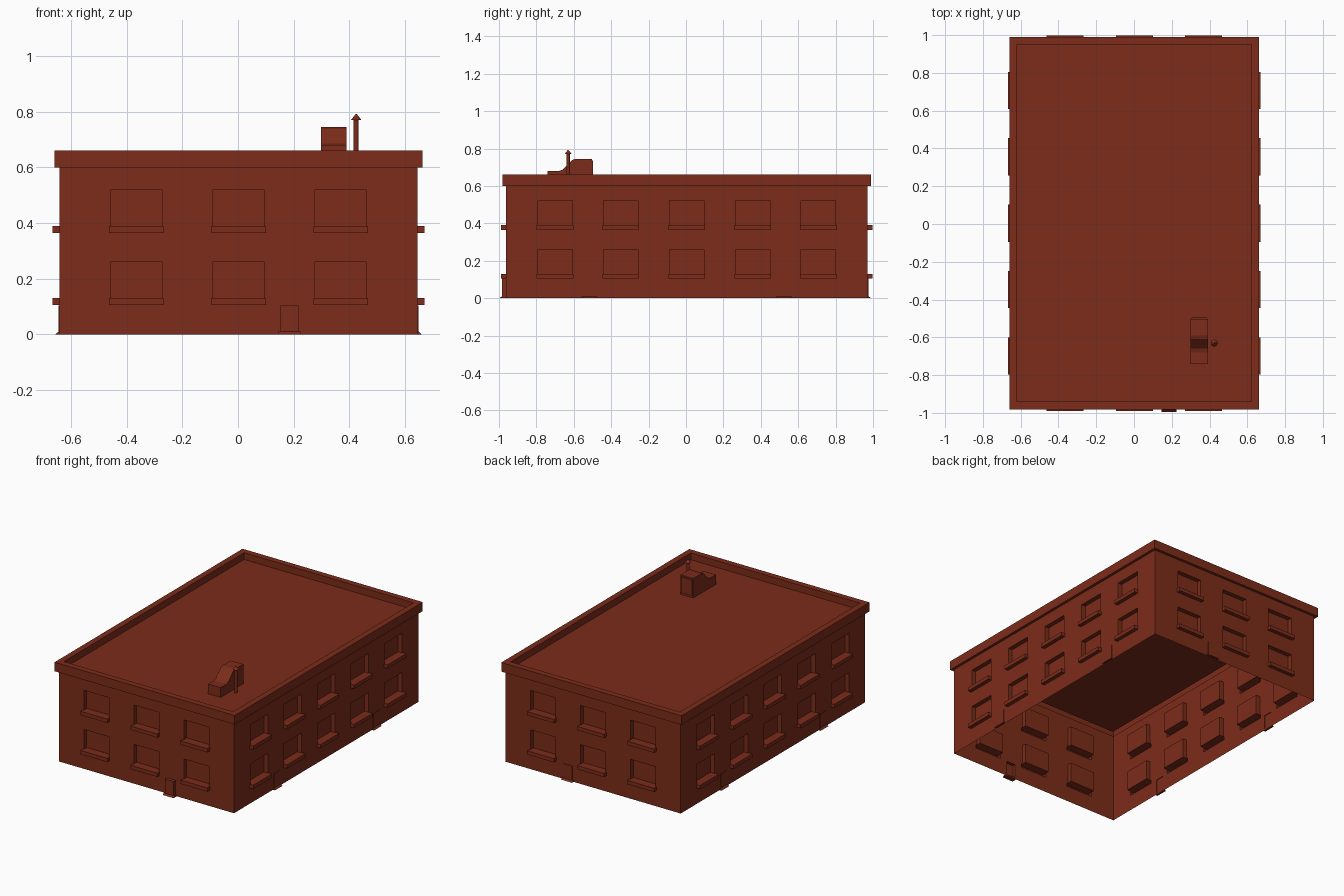
import bpy, bmesh
from mathutils import Vector

if "Cube" in bpy.data.objects:
    bpy.data.objects.remove(bpy.data.objects["Cube"])

CX, CY = 0.002, 0.004            # building centre
HX, HY = 0.643, 0.967            # wall half sizes
WALL_TOP, PARAPET_TOP, ROOF = 0.60, 0.66, 0.615
UP = Vector((0, 0, 1))

brick = bpy.data.materials.new("brick")
brick.diffuse_color = (0.2, 0.025, 0.01, 1)
brick.use_nodes = True
brick.node_tree.nodes["Principled BSDF"].inputs["Base Color"].default_value = brick.diffuse_color


def finish(name, bm):
    me = bpy.data.meshes.new(name)
    bm.to_mesh(me)
    bm.free()
    me.materials.append(brick)
    ob = bpy.data.objects.new(name, me)
    bpy.context.collection.objects.link(ob)
    return ob


def prism(name, profile, origin, u, n, half):
    """Extrude an (n, z) profile symmetrically along u."""
    bm = bmesh.new()
    a, b = ([bm.verts.new(origin + n * d + UP * z + u * s) for d, z in profile]
            for s in (-half, half))
    bm.faces.new(a)
    bm.faces.new(b)
    for i in range(len(a)):
        j = (i + 1) % len(a)
        bm.faces.new((a[i], a[j], b[j], b[i]))
    bmesh.ops.recalc_face_normals(bm, faces=bm.faces)
    return finish(name, bm)


def wall(name, n, u, half, dist, centres, doors, door_out):
    """Thin wall sheet with recessed windows, raised sills and raised doors."""
    origin = Vector((CX, CY, 0)) + n * dist
    rects = []                                   # u0, u1, z0, z1, depth
    for c in centres:
        for z in (0.105, 0.365):
            rects.append((c - 0.098, c + 0.098, z, z + 0.025, 0.026))
            rects.append((c - 0.092, c + 0.092, z + 0.025, z + 0.156, -0.03))
    for c in doors:
        rects.append((c - 0.032, c + 0.032, 0, 0.104, door_out))
    us = sorted({-half, half, *(r[0] for r in rects), *(r[1] for r in rects)})
    zs = sorted({0, WALL_TOP, *(r[2] for r in rects), *(r[3] for r in rects)})

    def depth(i, k):
        a, b = (us[i] + us[i + 1]) / 2, (zs[k] + zs[k + 1]) / 2
        for r in rects:
            if r[0] < a < r[1] and r[2] < b < r[3]:
                return r[4]
        return 0

    bm = bmesh.new()

    def quad(*pts):
        bm.faces.new([bm.verts.new(origin + u * a + UP * z + n * d) for a, z, d in pts])

    for i in range(len(us) - 1):
        for k in range(len(zs) - 1):
            a, b, z, t, d = us[i], us[i + 1], zs[k], zs[k + 1], depth(i, k)
            quad((a, z, d), (b, z, d), (b, t, d), (a, t, d))
            if i + 2 < len(us) and (e := depth(i + 1, k)) != d:
                quad((b, z, d), (b, z, e), (b, t, e), (b, t, d))
            if k + 2 < len(zs) and (e := depth(i, k + 1)) != d:
                quad((a, t, d), (b, t, d), (b, t, e), (a, t, e))
    bmesh.ops.remove_doubles(bm, verts=bm.verts, dist=1e-5)
    bmesh.ops.recalc_face_normals(bm, faces=bm.faces)
    if sum(f.normal.dot(n) * f.calc_area() for f in bm.faces) < 0:
        bmesh.ops.reverse_faces(bm, faces=bm.faces)
    bmesh.ops.dissolve_limit(bm, angle_limit=0.01, verts=bm.verts, edges=bm.edges)
    finish(name, bm)

    # sloping doorsteps
    for i, c in enumerate(doors):
        prism(f"{name}_doorstep_{i}", [(0, 0), (door_out + 0.011, 0), (door_out, 0.01), (0, 0.01)],
              origin + u * c, u, n, 0.04)


# Walls
X, Y = Vector((1, 0, 0)), Vector((0, 1, 0))
short = (-0.367, 0, 0.367)
long = (-0.704, -0.352, 0, 0.352, 0.704)
wall("front_wall", -Y, X, HX, HY, short, [0.183], 0.022)
wall("back_wall", Y, X, HX, HY, short, [0.183], 0.006)
wall("right_wall", X, Y, HY, HX, long, [-0.52, 0.52], 0.004)
wall("left_wall", -X, Y, HY, HX, long, [-0.52, 0.52], 0.004)

# Parapet and flat roof from nested rectangles
bm = bmesh.new()
prev = None
for grow, z in ((0, WALL_TOP), (0.018, WALL_TOP), (0.018, PARAPET_TOP),
                (-0.022, PARAPET_TOP), (-0.022, ROOF)):
    ring = [bm.verts.new((CX + sx * (HX + grow), CY + sy * (HY + grow), z))
            for sx, sy in ((-1, -1), (1, -1), (1, 1), (-1, 1))]
    if prev:
        for i in range(4):
            j = (i + 1) % 4
            bm.faces.new((prev[i], prev[j], ring[j], ring[i]))
    prev = ring
bm.faces.new(prev)
finish("parapet_roof", bm)

# Roof duct with curved hood, and its outlet panel
base = Vector((0.345, 0, 0))
prism("roof_duct", [(-0.74, ROOF), (-0.74, 0.68), (-0.68, 0.68), (-0.66, 0.686), (-0.625, 0.722),
                    (-0.61, 0.738), (-0.59, 0.745), (-0.503, 0.745), (-0.503, ROOF)], base, X, Y, 0.046)
prism("duct_outlet", [(-0.503, 0.63), (-0.496, 0.63), (-0.496, 0.735), (-0.503, 0.735)], base, X, Y, 0.04)


# Vent pipe with conical cap
def cone(name, r1, r2, z0, z1):
    bm = bmesh.new()
    bmesh.ops.create_cone(bm, cap_ends=True, segments=12, radius1=r1, radius2=r2, depth=z1 - z0)
    bmesh.ops.translate(bm, verts=bm.verts, vec=(0.425, -0.63, (z0 + z1) / 2))
    finish(name, bm)


cone("vent_pipe", 0.009, 0.009, ROOF, 0.772)
cone("vent_cap", 0.019, 0.002, 0.77, 0.792)
